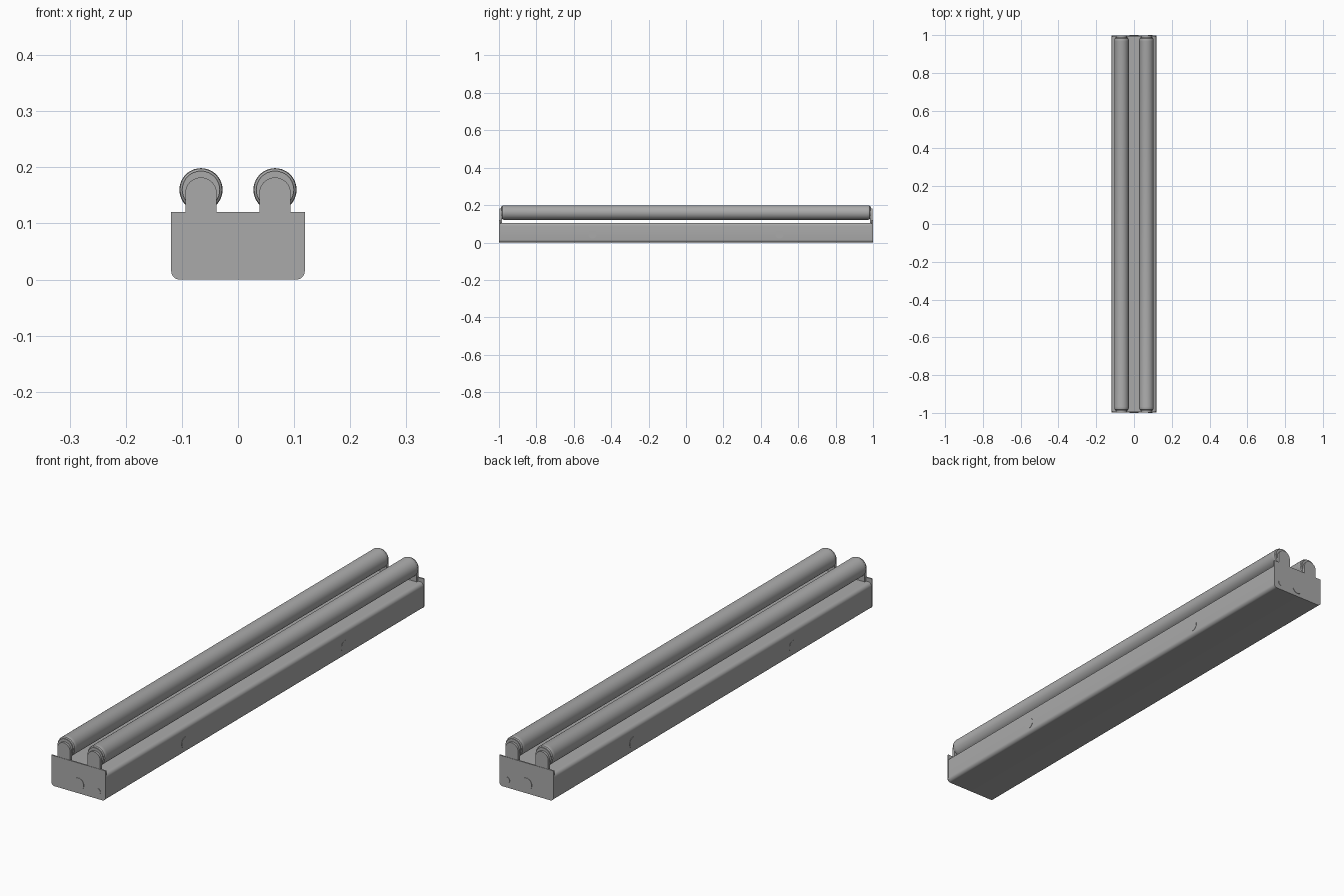
import bpy, bmesh, math

if "Cube" in bpy.data.objects:
    bpy.data.objects.remove(bpy.data.objects["Cube"], do_unlink=True)

grey = bpy.data.materials.new("mid_grey")
grey.use_nodes = True
grey.diffuse_color = (0.4, 0.4, 0.4, 1)
grey.node_tree.nodes["Principled BSDF"].inputs["Base Color"].default_value = (0.4, 0.4, 0.4, 1)


def finish(name, bm):
    bmesh.ops.recalc_face_normals(bm, faces=bm.faces)
    mesh = bpy.data.meshes.new(name)
    bm.to_mesh(mesh)
    bm.free()
    mesh.materials.append(grey)
    ob = bpy.data.objects.new(name, mesh)
    bpy.context.collection.objects.link(ob)
    bpy.ops.object.select_all(action='DESELECT')
    ob.select_set(True)
    bpy.context.view_layer.objects.active = ob
    bpy.ops.object.shade_smooth_by_angle(angle=math.radians(35))
    return ob


def arc(cx, cz, r, start, end, n=6):
    angles = [math.radians(start + (end - start) * i / n) for i in range(n + 1)]
    return [(cx + r * math.cos(a), cz + r * math.sin(a)) for a in angles]


def extrude_y(name, profile, y0, y1):
    bm = bmesh.new()
    face = bm.faces.new([bm.verts.new((x, y0, z)) for x, z in profile])
    ext = bmesh.ops.extrude_face_region(bm, geom=[face], use_keep_orig=True)
    verts = [g for g in ext["geom"] if isinstance(g, bmesh.types.BMVert)]
    bmesh.ops.translate(bm, vec=(0, y1 - y0, 0), verts=verts)
    return finish(name, bm)


def lathe_y(name, profile, cx, cz, segments=40):
    bm = bmesh.new()
    verts = [bm.verts.new((cx + r, y, cz)) for r, y in profile]
    edges = [bm.edges.new(pair) for pair in zip(verts, verts[1:])]
    bmesh.ops.spin(bm, geom=verts + edges, cent=(cx, 0, cz), axis=(0, 1, 0),
                   angle=math.tau, steps=segments, use_duplicate=False)
    bmesh.ops.remove_doubles(bm, verts=bm.verts, dist=0.00001)
    return finish(name, bm)


# Long housing with rounded edges
W, R = 0.118, 0.015
bottom = arc(-W + R, R, R, 180, 270) + arc(W - R, R, R, 270, 360)
top = arc(W - R, 0.105 - R, R, 0, 90) + arc(-W + R, 0.105 - R, R, 90, 180)
extrude_y("housing", bottom + top, -0.994, 0.994)

# Flat end plates, rising above the housing
plate = (arc(-0.119 + R, R, R, 180, 270) + arc(0.119 - R, R, R, 270, 360)
         + [(0.119, 0.12), (-0.119, 0.12)])
for end, s in (("front", -1), ("back", 1)):
    extrude_y(end + "_end_plate", plate, s * 0.993, s * 0.9985)
    # Knockout discs on the plate
    for label, x, z, r in (("large", 0, 0.037, 0.024), ("small", 0.085, 0.03, 0.012)):
        extrude_y(f"{end}_{label}_knockout", arc(x, z, r, 0, 345, 23),
                  s * 0.998, s)

# Knockout discs on the long sides
for side, s in (("left", 1), ("right", -1)):
    for end, y in (("front", -0.5), ("back", 0.5)):
        disc = extrude_y(f"{side}_{end}_knockout", arc(0, 0, 0.022, 0, 345, 23), -0.001, 0.001)
        disc.rotation_euler.z = math.pi / 2
        disc.location = (s * W, y, 0.043)

# Tubes with stepped end caps, and their lamp holders
half = [(0.0383, 0.966), (0.0385, 0.967), (0.0385, 0.976), (0.0372, 0.981),
        (0.0335, 0.984), (0.0335, 0.988), (0, 0.988)]
tube = [(r, -y) for r, y in reversed(half)] + half
for side, x in (("left", 0.066), ("right", -0.066)):
    lathe_y(side + "_tube", tube, x, 0.16)
    holder = [(x - 0.028, 0.1), (x + 0.028, 0.1)] + arc(x, 0.154, 0.028, 0, 180, 20)
    for end, s in (("front", -1), ("back", 1)):
        extrude_y(f"{side}_{end}_holder", holder, s * 0.984, s * 0.997)
